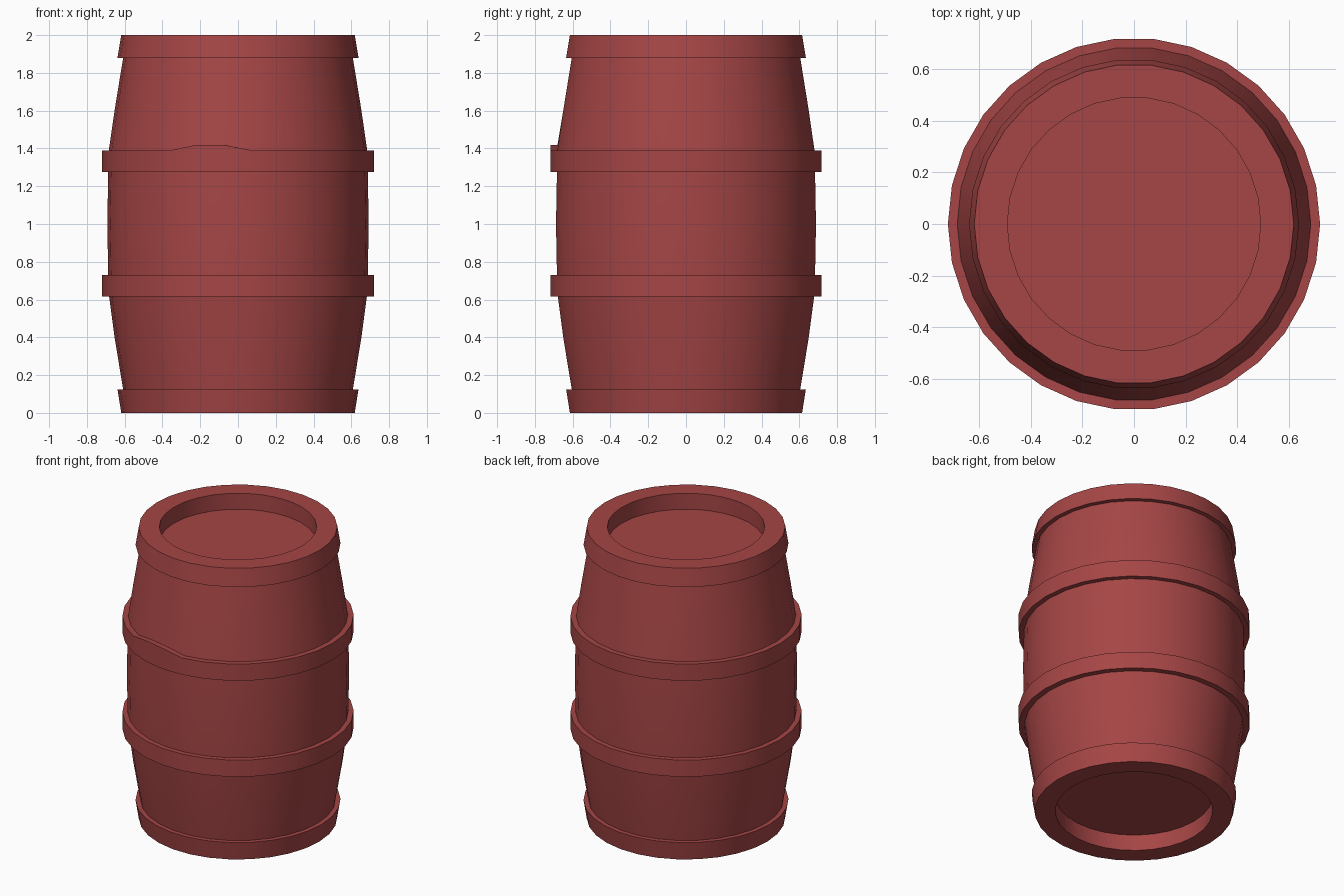
import bpy, bmesh
from math import cos, sin, pi

if "Cube" in bpy.data.objects:
    bpy.data.objects.remove(bpy.data.objects["Cube"])

SIDES = 30

# Lower half of the barrel: recessed end, end hoop, bulging staves, middle hoop
lower = [(0.49, 0.11), (0.49, 0.0), (0.618, 0.0), (0.638, 0.125), (0.608, 0.125),
         (0.652, 0.39), (0.682, 0.615), (0.72, 0.615), (0.72, 0.73), (0.687, 0.73)]
# Upper half: staves, middle hoop, end hoop, recessed lid
upper = [(0.687, 1.275), (0.72, 1.275), (0.72, 1.39), (0.684, 1.39), (0.652, 1.61),
         (0.608, 1.88), (0.638, 1.88), (0.618, 2.0), (0.49, 2.0), (0.49, 1.89)]
profile = lower + [(0.692, 1.0)] + upper

bm = bmesh.new()
rings = []
for r, z in profile:
    rings.append([bm.verts.new((r * cos(2 * pi * i / SIDES),
                                r * sin(2 * pi * i / SIDES), z))
                  for i in range(SIDES)])
for a, b in zip(rings, rings[1:]):
    for i in range(SIDES):
        j = (i + 1) % SIDES
        bm.faces.new((a[i], a[j], b[j], b[i]))

# Recessed end discs
bm.faces.new(list(reversed(rings[0])))
bm.faces.new(rings[-1])

# Small raised kink in the upper hoop at the front
for ring in rings[len(lower) + 3:len(lower) + 5]:
    for i in (21, 22):
        ring[i].co.z += 0.028

bmesh.ops.recalc_face_normals(bm, faces=bm.faces)
mesh = bpy.data.meshes.new("barrel")
bm.to_mesh(mesh)
bm.free()
barrel = bpy.data.objects.new("barrel", mesh)
bpy.context.collection.objects.link(barrel)

# Red paint
paint = bpy.data.materials.new("red_paint")
paint.diffuse_color = (0.38, 0.06, 0.06, 1)
paint.use_nodes = True
paint.node_tree.nodes["Principled BSDF"].inputs["Base Color"].default_value = paint.diffuse_color
mesh.materials.append(paint)

bpy.context.view_layer.objects.active = barrel
barrel.select_set(True)
bpy.ops.object.shade_smooth_by_angle(angle=pi / 6)
